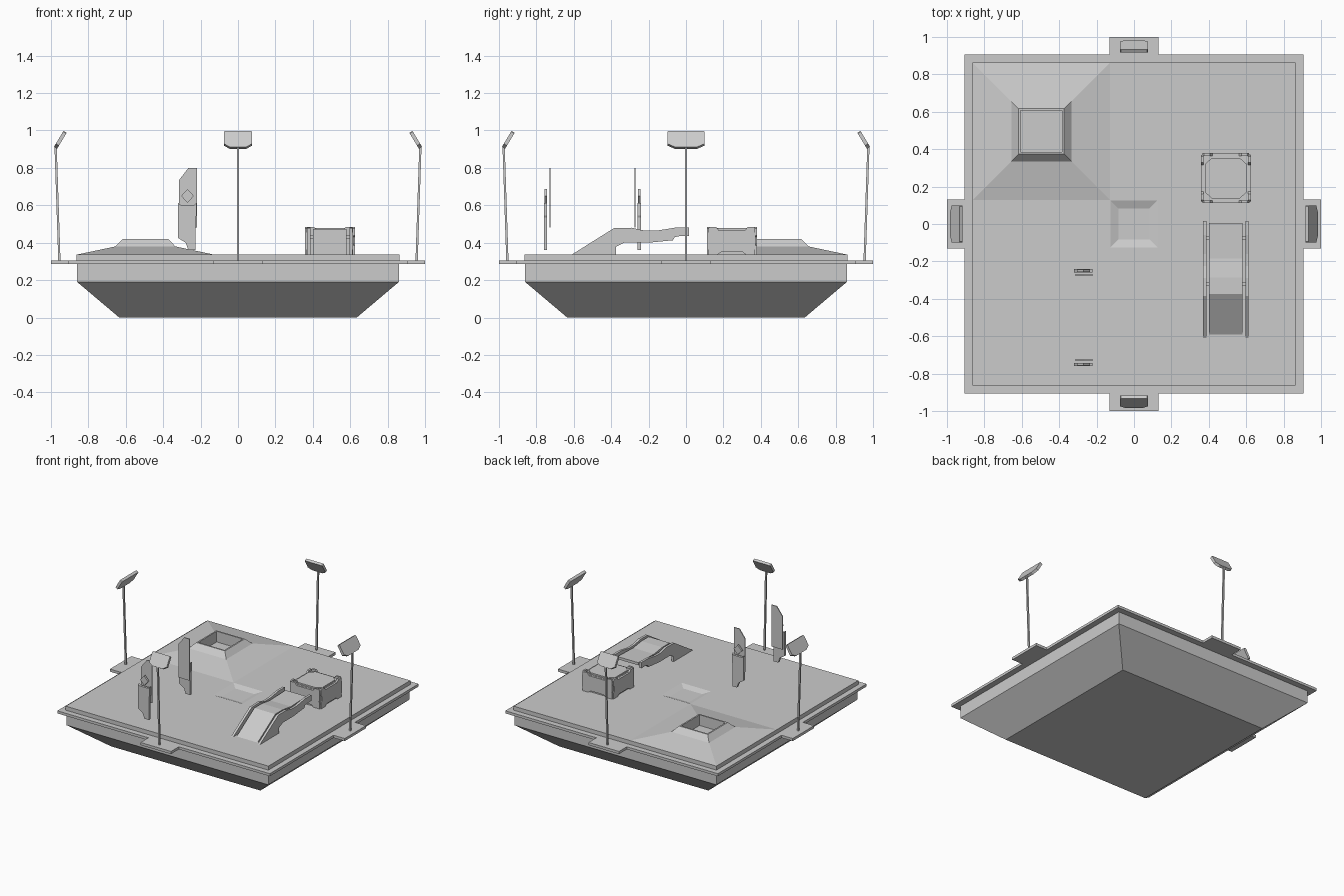
import bpy, bmesh, math
from mathutils import Vector, Matrix

if "Cube" in bpy.data.objects:
    bpy.data.objects.remove(bpy.data.objects["Cube"])

grey = bpy.data.materials.new("plain_grey")
grey.diffuse_color = (0.6, 0.6, 0.6, 1)
grey.use_nodes = True
grey.node_tree.nodes["Principled BSDF"].inputs["Base Color"].default_value = grey.diffuse_color


def finish(name, bm):
    bmesh.ops.recalc_face_normals(bm, faces=bm.faces[:])
    me = bpy.data.meshes.new(name)
    bm.to_mesh(me)
    bm.free()
    me.materials.append(grey)
    ob = bpy.data.objects.new(name, me)
    bpy.context.collection.objects.link(ob)
    return ob


def square_loft(name, cx, cy, rings, cap_first=True):
    """Stack of square rings given as (half width, z)."""
    bm = bmesh.new()
    loops = [[bm.verts.new((cx + sx * h, cy + sy * h, z))
              for sx, sy in ((-1, -1), (1, -1), (1, 1), (-1, 1))] for h, z in rings]
    for a, b in zip(loops, loops[1:]):
        for i in range(4):
            j = (i + 1) % 4
            bm.faces.new((a[i], a[j], b[j], b[i]))
    if cap_first:
        bm.faces.new(loops[0])
    bm.faces.new(loops[-1])
    return finish(name, bm)


def prism(name, pts, origin, u, v, depth, rot=0.0, centre=(0, 0, 0)):
    """Profile in the u/v plane, extruded both ways along the normal."""
    o, u, v = Vector(origin), Vector(u).normalized(), Vector(v).normalized()
    n = u.cross(v) * depth / 2
    bm = bmesh.new()
    a = [bm.verts.new(o + u * p + v * q - n) for p, q in pts]
    b = [bm.verts.new(o + u * p + v * q + n) for p, q in pts]
    bm.faces.new(a)
    bm.faces.new(b)
    for i in range(len(pts)):
        j = (i + 1) % len(pts)
        bm.faces.new((a[i], a[j], b[j], b[i]))
    m = Matrix.Translation(centre) @ Matrix.Rotation(rot, 4, 'Z')
    bmesh.ops.transform(bm, matrix=m, verts=bm.verts[:])
    return finish(name, bm)


def rect(w, h):
    return [(-w / 2, -h / 2), (w / 2, -h / 2), (w / 2, h / 2), (-w / 2, h / 2)]


X, Y, Z = (1, 0, 0), (0, 1, 0), (0, 0, 1)

# Floating base: tapered hull, flange, deck and shallow centre pit
square_loft("base", 0, 0, [(.635, 0), (.86, .19), (.86, .285), (.905, .285), (.905, .305),
                           (.863, .305), (.863, .336), (.125, .336), (.082, .32)])

# Low mound with a raised collar around a square pit
square_loft("mound", -.495, .495, [(.368, .336), (.16, .38), (.122, .42), (.111, .42),
                                   (.111, .338)], cap_first=False)

# Four lamp posts standing on tabs in the middle of each side
for k in range(4):
    ang = k * math.pi / 2
    w = .075 if k % 2 == 0 else .1
    prism("tab", rect(.26, .11), (0, -.945, .295), X, Y, .02, ang)
    prism("lamp_post", [(-.961, .305), (-.949, .305), (-.969, .91), (-.981, .91)],
          (0, 0, 0), Y, Z, .012, ang)
    head = [(-w * .6, -.05), (w * .6, -.05), (w, -.03), (w, .045), (w - .006, .05),
            (-w + .006, .05), (-w, .045), (-w, -.03)]
    prism("lamp_head", head, (0, -.95, .95), X, (0, .06, .1), .02, ang)

# Two standing targets, mirrored about y = -0.5
board = [(-.315, .735), (-.265, .8), (-.22, .8), (-.22, .48), (-.315, .48)]
holder = [(-.32, .612), (-.305, .602), (-.235, .602), (-.222, .612), (-.222, .545), (-.227, .535),
          (-.227, .36), (-.265, .36), (-.28, .4), (-.32, .425)]
diamond = [(-.27, .613), (-.236, .65), (-.27, .687), (-.304, .65)]
for s in (-1, 1):
    prism("target_board", board, (0, -.5 + s * .227, 0), X, Z, .007)
    prism("target_holder", holder, (0, -.5 + s * .251, 0), X, Z, .018)
    prism("target_diamond", diamond, (0, -.5 + s * .25, 0), X, Z, .014)

# Ramp: two side rails with a panel deck between them
rail = [(-.61, .337), (-.385, .478), (-.29, .48), (-.225, .464), (-.16, .464), (-.06, .48),
        (.016, .48), (.016, .436), (-.03, .436), (-.06, .43), (-.07, .413), (-.2, .4),
        (-.33, .4), (-.375, .378), (-.375, .337)]
for x in (.378, .604):
    prism("ramp_rail", rail, (x, 0, 0), Y, Z, .018)
deck = [(-.59, .337), (-.375, .474), (-.285, .474), (-.185, .46), (.005, .466), (.005, .446),
        (-.185, .44), (-.36, .44), (-.54, .337)]
prism("ramp_deck", deck, (.491, 0, 0), Y, Z, .178)
for y in (-.32, -.075):
    prism("ramp_crossbar", rect(.22, .02), (.491, y, .43), X, Z, .02)

# Crate: core, notched side panels and an octagonal lid
cc = (.491, .245, 0)
square_loft("crate_core", cc[0], cc[1], [(.119, .337), (.119, .468)])
half = [(.075, .337), (.125, .337), (.125, .385), (.117, .393), (.117, .43), (.125, .438),
        (.125, .477), (.117, .485), (.085, .485), (.07, .466)]
foot = [(.055, .352)]
right = foot + half
panel = right + [(-p, q) for p, q in reversed(right)]
for k in range(4):
    prism("crate_panel", panel, (0, -.126, 0), X, Z, .015, k * math.pi / 2, cc)
    prism("crate_corner_pin", rect(.03, .09), (-.118, -.118, .41), X, Z, .016, k * math.pi / 2, cc)
lid = [(sx * a, sy * b) for sx, sy, a, b in
       ((-1, -1, .075, .108), (1, -1, .075, .108), (1, -1, .112, .075), (1, 1, .112, .075),
        (1, 1, .075, .108), (-1, 1, .075, .108), (-1, 1, .112, .075), (-1, -1, .112, .075))]
prism("crate_lid", lid, (0, 0, .472), X, Y, .014, 0, cc)
